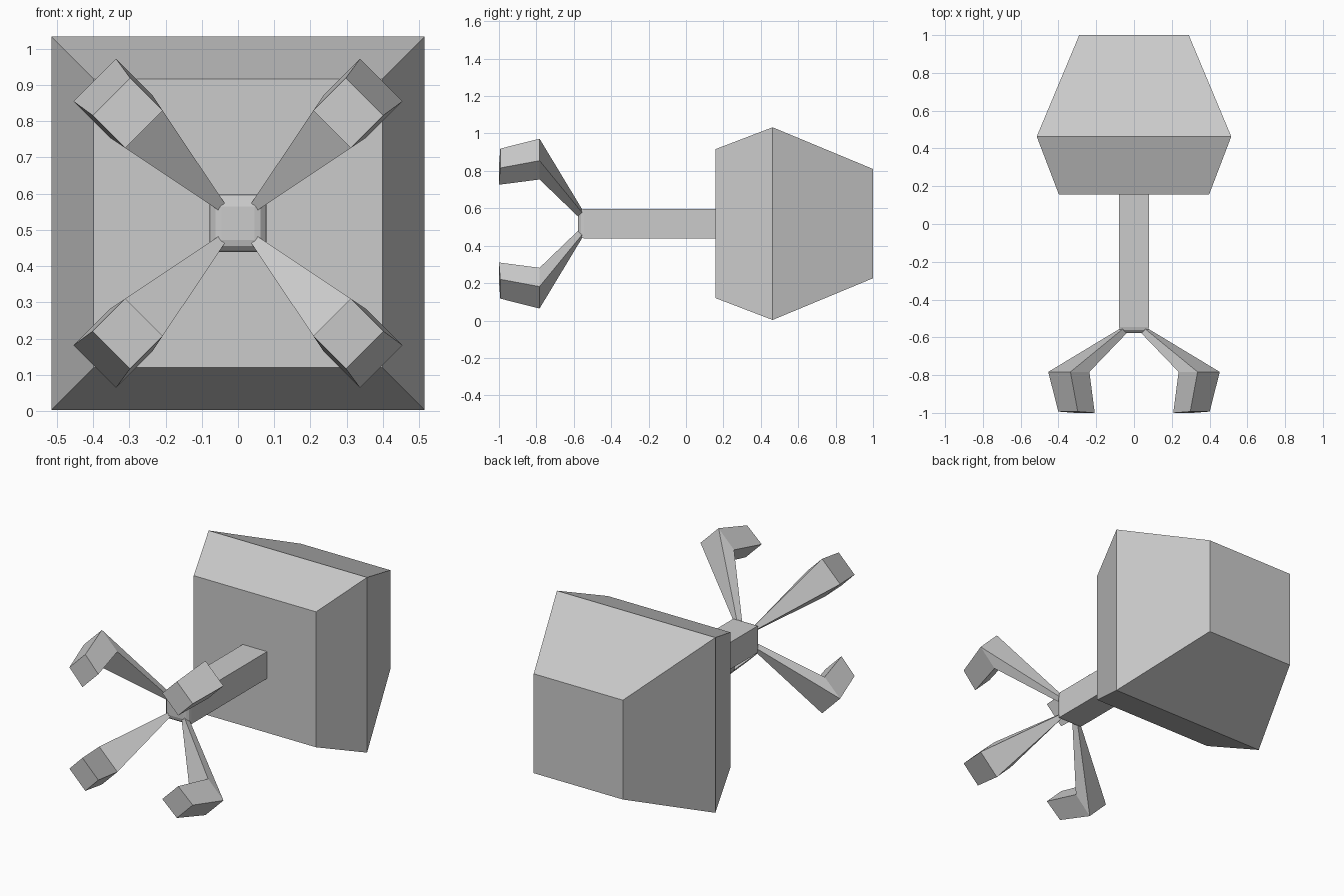
import bpy, bmesh, math
from mathutils import Vector

if "Cube" in bpy.data.objects:
    bpy.data.objects.remove(bpy.data.objects["Cube"])

CZ = 0.518  # height of the long axis


def loft(name, rings):
    """Skin a list of four-point rings into a closed solid."""
    bm = bmesh.new()
    loops = [[bm.verts.new(p) for p in ring] for ring in rings]
    for a, b in zip(loops, loops[1:]):
        for i in range(4):
            j = (i + 1) % 4
            bm.faces.new((a[i], a[j], b[j], b[i]))
    bm.faces.new(loops[0])
    bm.faces.new(loops[-1])
    bmesh.ops.recalc_face_normals(bm, faces=bm.faces)
    mesh = bpy.data.meshes.new(name)
    bm.to_mesh(mesh)
    bm.free()
    obj = bpy.data.objects.new(name, mesh)
    bpy.context.collection.objects.link(obj)
    return obj


def square(y, hx, hz, cz=CZ):
    return [(-hx, y, cz - hz), (hx, y, cz - hz), (hx, y, cz + hz), (-hx, y, cz + hz)]


# Tapered block body
loft("body", [square(0.157, 0.398, 0.398), square(0.463, 0.515, 0.515),
              square(1.0, 0.29, 0.292)])

# Square shaft with a rounded front end
shaft = loft("shaft", [square(-0.578, 0.079, 0.079), square(0.2, 0.079, 0.079)])
bm = bmesh.new()
bm.from_mesh(shaft.data)
front = [e for e in bm.edges if all(v.co.y < -0.5 for v in e.verts)]
bmesh.ops.bevel(bm, geom=front, offset=0.033, segments=3, profile=0.5, affect='EDGES')
bm.to_mesh(shaft.data)
bm.free()

# Four bent claws: each ring is inner radius, inner y, outer radius, outer y, half width
STATIONS = [(0.055, -0.570, 0.085, -0.550, 0.011),
            (0.417, -0.783, 0.559, -0.783, 0.083),
            (0.367, -1.000, 0.494, -0.993, 0.073)]
for k in range(4):
    a = math.radians(45 + 90 * k)
    out = Vector((math.cos(a), 0, math.sin(a)))
    side = Vector((-math.sin(a), 0, math.cos(a)))
    rings = []
    for ri, yi, ro, yo, w in STATIONS:
        rings.append([out * r + side * s + Vector((0, y, CZ))
                      for r, y, s in ((ri, yi, -w), (ri, yi, w), (ro, yo, w), (ro, yo, -w))])
    loft(f"claw_{k + 1}", rings)
